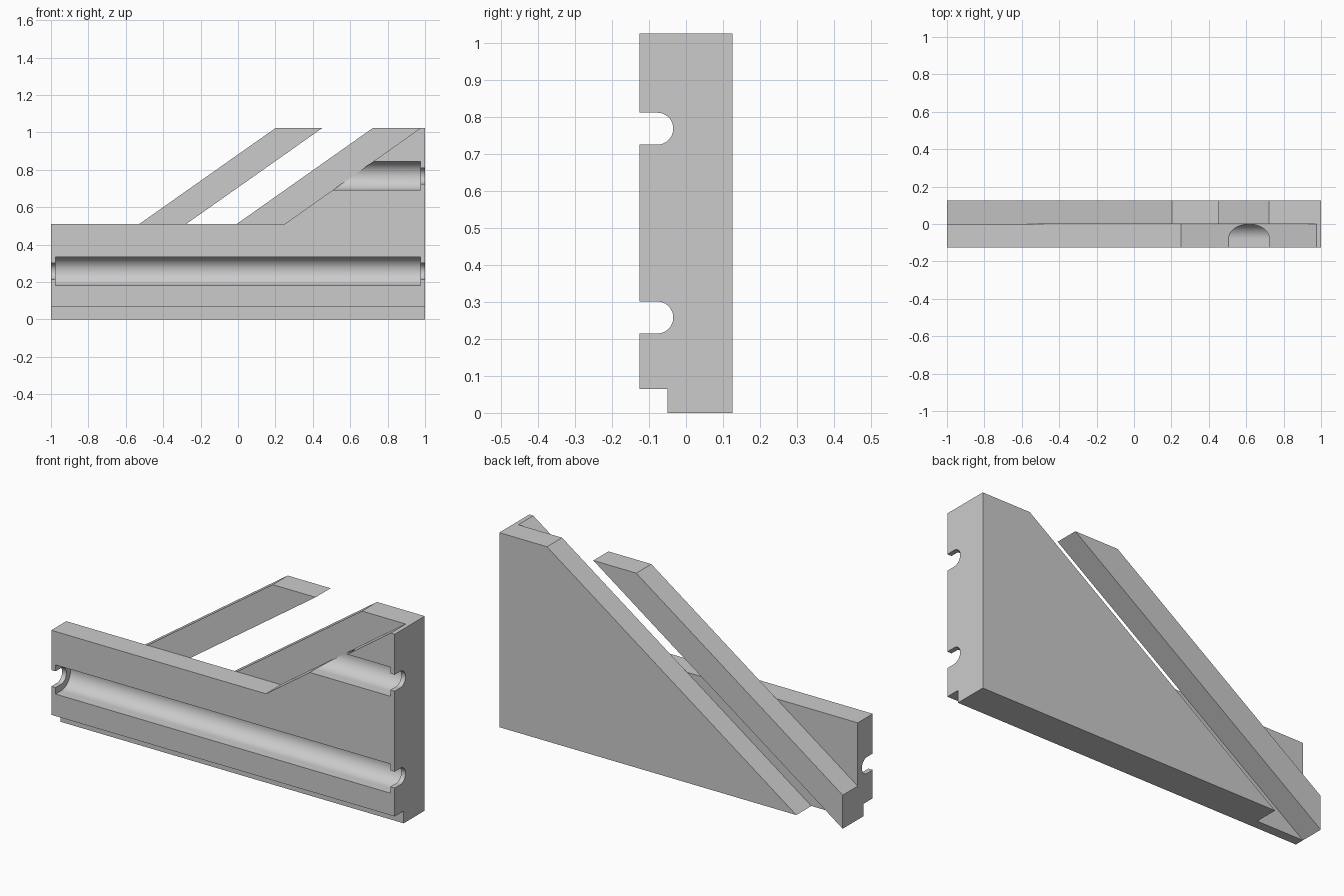
import bpy, bmesh, math
from mathutils import Vector

cube = bpy.data.objects.get("Cube")
if cube:
    bpy.data.objects.remove(cube, do_unlink=True)

grey = bpy.data.materials.new("light_grey")
grey.use_nodes = True
colour = (0.6, 0.6, 0.6, 1)
grey.diffuse_color = colour
grey.node_tree.nodes["Principled BSDF"].inputs["Base Color"].default_value = colour


def prism(name, points, offset):
    """Extrude a planar outline along offset."""
    bm = bmesh.new()
    face = bm.faces.new([bm.verts.new(p) for p in points])
    result = bmesh.ops.extrude_face_region(bm, geom=[face])
    moved = [g for g in result["geom"] if isinstance(g, bmesh.types.BMVert)]
    bmesh.ops.translate(bm, verts=moved, vec=Vector(offset))
    bmesh.ops.recalc_face_normals(bm, faces=bm.faces)
    mesh = bpy.data.meshes.new(name)
    bm.to_mesh(mesh)
    bm.free()
    mesh.materials.append(grey)
    obj = bpy.data.objects.new(name, mesh)
    bpy.context.collection.objects.link(obj)
    return obj


def slab(name, outline, y0, y1):
    return prism(name, [(x, y0, z) for x, z in outline], (0, y1 - y0, 0))


def channel(name, x0, x1, z, radius, y=-0.0775, steps=32):
    """Round-bottomed channel cutter, open towards the front."""
    arc = [(x0, y + radius * math.sin(a), z + radius * math.cos(a))
           for a in (math.pi * i / steps for i in range(steps + 1))]
    mouth = [(x0, -0.3, z - radius), (x0, -0.3, z + radius)]
    return prism(name, arc + mouth, (x1 - x0, 0, 0))


def cut(target, cutter):
    cutter.hide_render = True
    mod = target.modifiers.new("cut", "BOOLEAN")
    mod.operation = "DIFFERENCE"
    mod.solver = "EXACT"
    mod.object = cutter
    bpy.context.view_layer.objects.active = target
    bpy.ops.object.modifier_apply(modifier=mod.name)
    bpy.data.objects.remove(cutter, do_unlink=True)


H = 1.024    # full height
RAIL = 0.51  # height of the front rail
BACK = 0.125

# Front panel: long rail with a sloped upper end
front = slab("front_panel", [(-1, 0), (1, 0), (1, H), (0.977, H),
                             (0.25, RAIL), (-1, RAIL)], -BACK, 0)

# Rebate along the bottom front edge
cut(front, slab("rebate_cutter", [(-1.2, -0.1), (1.2, -0.1), (1.2, 0.065),
                                  (-1.2, 0.065)], -0.3, -0.05))

# Wide channels closed by thin end walls, each wall with a narrower slot
for label, z, left in (("lower", 0.2575, -0.975), ("upper", 0.7675, 0.2)):
    cut(front, channel(label + "_channel_cutter", left, 0.975, z, 0.0768))
    cut(front, channel(label + "_slot_cutter", left - 0.2, 1.2, z, 0.043))

# Back panel with a diagonal edge, and the parallel diagonal brace
slab("back_panel", [(-0.73, 0), (1, 0), (1, H), (0.722, H)], 0, BACK)
slab("diagonal_brace", [(-1, 0), (0.452, H), (0.202, H), (-1, 0.177)], 0, BACK)

# Smooth channel walls, crisp edges elsewhere
bpy.ops.object.select_all(action="DESELECT")
front.select_set(True)
bpy.context.view_layer.objects.active = front
bpy.ops.object.shade_smooth_by_angle(angle=math.radians(30))
